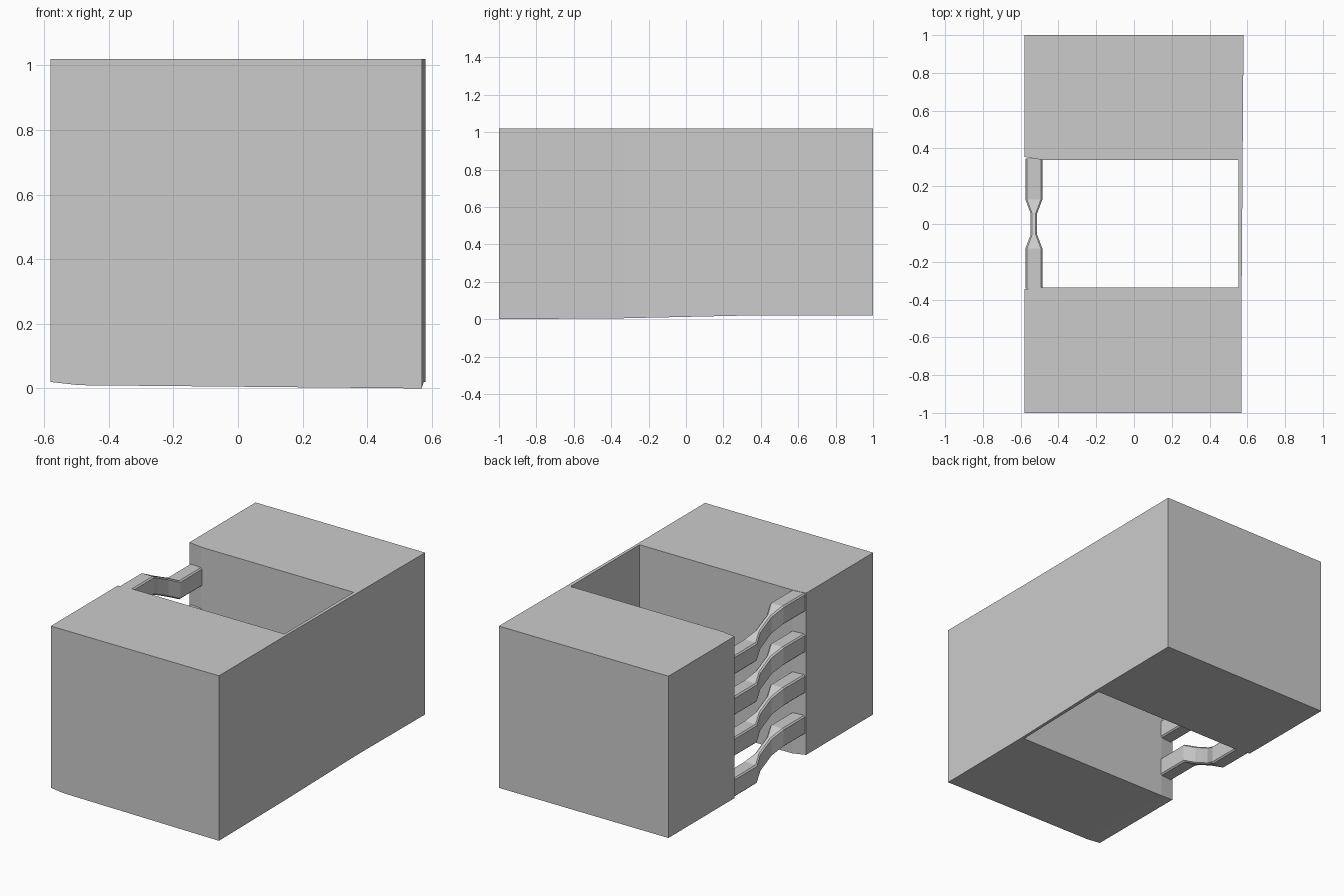
import bpy, bmesh

if "Cube" in bpy.data.objects:
    bpy.data.objects.remove(bpy.data.objects["Cube"])

TOP = 1.02


def make_object(name, bm):
    bmesh.ops.recalc_face_normals(bm, faces=bm.faces)
    mesh = bpy.data.meshes.new(name)
    bm.to_mesh(mesh)
    bm.free()
    obj = bpy.data.objects.new(name, mesh)
    bpy.context.collection.objects.link(obj)
    return obj


# body: two blocks joined by a thin right-hand wall; (x, y, bottom z)
outline = [
    (-0.58, -1, 0.02), (-0.49, -1, 0.01), (0.57, -1, 0.0), (0.57, -0.335, 0.005),
    (0.575, 0.34, 0.02), (0.58, 1, 0.02), (-0.58, 1, 0.02), (-0.58, 0.355, 0.02),
    (-0.49, 0.34, 0.02), (0.552, 0.34, 0.02), (0.552, -0.335, 0.005),
    (-0.49, -0.335, 0.01), (-0.58, -0.345, 0.02),
]
caps = [(0, 1, 11, 12), (1, 2, 3, 10, 11), (3, 4, 9, 10), (4, 5, 6, 7, 8, 9)]
bm = bmesh.new()
low = [bm.verts.new(p) for p in outline]
high = [bm.verts.new((x, y, TOP)) for x, y, _ in outline]
for i in range(len(outline)):
    j = (i + 1) % len(outline)
    bm.faces.new((low[i], low[j], high[j], high[i]))
for cap in caps:
    bm.faces.new([high[i] for i in cap])
    bm.faces.new([low[i] for i in reversed(cap)])
make_object("body", bm)

# straps: pinched chamfered bars stepping down one slot from front to back
SLOT = 0.126
HEIGHT = 0.115
# (y, half width, fraction of the drop)
stations = [(-0.342, 0.045, 0), (-0.13, 0.045, 0), (-0.055, 0.017, 0.29),
            (0.055, 0.017, 0.71), (0.13, 0.045, 1), (0.348, 0.045, 1)]


def strap(name, top):
    bm = bmesh.new()
    rings = []
    for y, w, f in stations:
        z, h, c = top - f * SLOT - HEIGHT / 2, HEIGHT / 2, 0.008
        section = [(w, h - c), (w - c, h), (c - w, h), (-w, h - c),
                   (-w, c - h), (c - w, -h), (w - c, -h), (w, c - h)]
        rings.append([bm.verts.new((-0.53 + a, y, z + b)) for a, b in section])
    for r, s in zip(rings, rings[1:]):
        for i in range(8):
            j = (i + 1) % 8
            bm.faces.new((r[i], r[j], s[j], s[i]))
    bm.faces.new(rings[0])
    bm.faces.new(rings[-1])
    make_object(name, bm)


for i in range(4):
    strap(f"strap_{i + 1}", TOP - 0.002 - 2 * i * SLOT)
